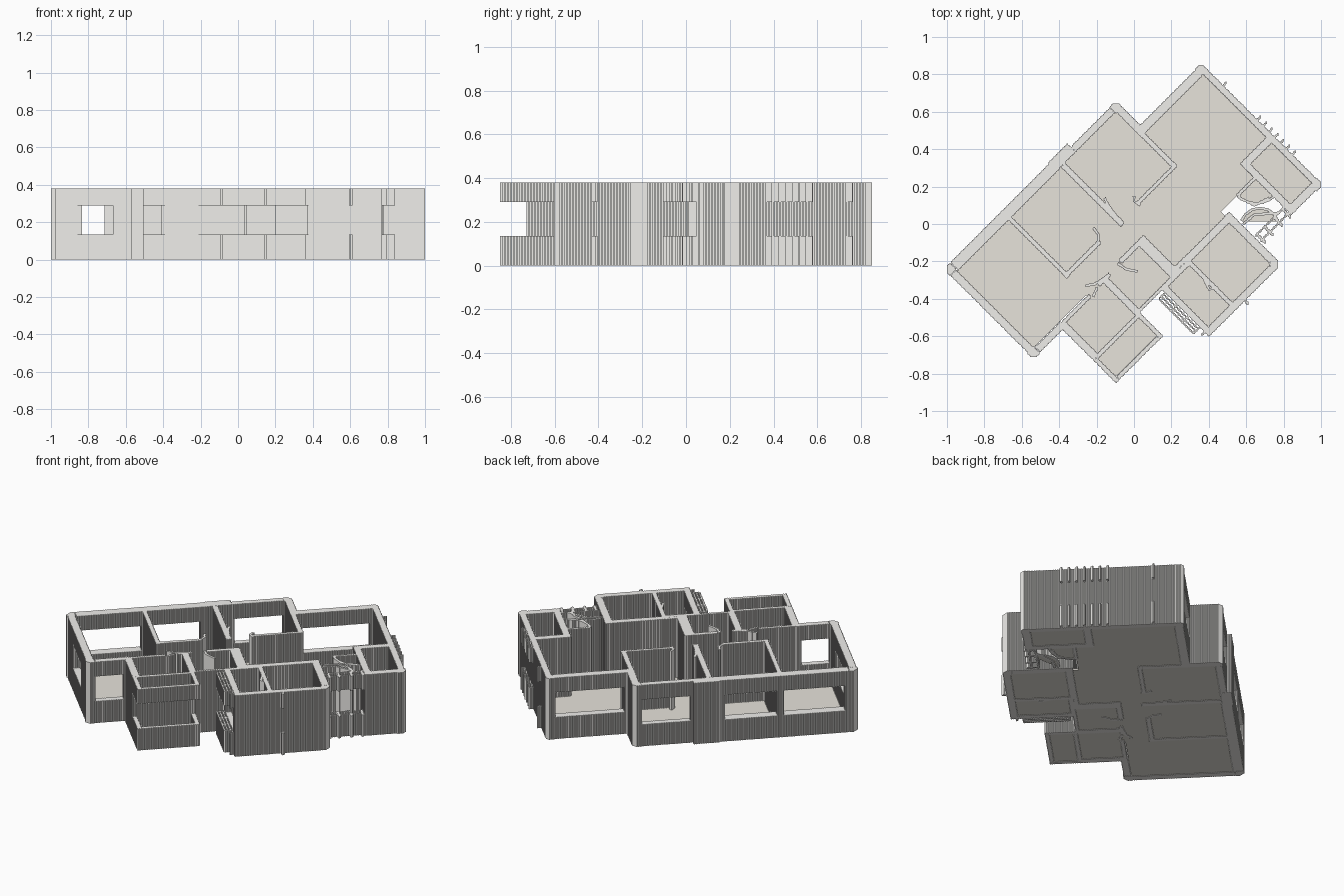
import bpy, bmesh, math
from mathutils import Vector

if "Cube" in bpy.data.objects:
    bpy.data.objects.remove(bpy.data.objects["Cube"])

H, SILL, HEAD = 0.38, 0.135, 0.29      # wall height, window sill and head
STEP = 0.007                           # slanted walls are traced in tiny square steps


def ab(a, b):
    """The plan is turned 45 degrees: a = x + y, b = y - x."""
    return ((a - b) / 2, (a + b) / 2)


def stepped(pts):
    """Replace slanted edges of an outline by fine axis-aligned stairs."""
    out = []
    for (x0, y0), (x1, y1) in zip(pts, pts[1:] + pts[:1]):
        dx, dy = x1 - x0, y1 - y0
        out.append((x0, y0))
        if min(abs(dx), abs(dy)) < 1e-4:
            continue
        n = max(1, round(max(abs(dx), abs(dy)) / STEP))
        for i in range(n):
            k, m = (i + 1, i) if dx > 0 else (i, i + 1)
            out.append((x0 + dx * k / n, y0 + dy * m / n))
            if i < n - 1:
                out.append((x0 + dx * (i + 1) / n, y0 + dy * (i + 1) / n))
    # drop repeated points and points lying on a straight run or a spike
    changed = True
    while changed and len(out) > 4:
        changed = False
        for i in range(len(out)):
            (px, py), (x, y), (qx, qy) = out[i - 1], out[i], out[(i + 1) % len(out)]
            if abs((x - px) * (qy - y) - (y - py) * (qx - x)) < 1e-9:
                del out[i]
                changed = True
                break
    return out


def prism(bm, pts, z0, z1, stairs=True):
    if stairs:
        pts = stepped(pts)
    low = [bm.verts.new((x, y, z0)) for x, y in pts]
    top = [bm.verts.new((x, y, z1)) for x, y in pts]
    n = len(pts)
    bm.faces.new(low[::-1])
    bm.faces.new(top)
    for i in range(n):
        j = (i + 1) % n
        bm.faces.new((low[i], low[j], top[j], top[i]))


def box(bm, a0, a1, b0, b1, z0=0, z1=H, stairs=True):
    prism(bm, [ab(a0, b0), ab(a1, b0), ab(a1, b1), ab(a0, b1)], z0, z1, stairs)


def split(bm, a0, a1, b0, b1):
    """Lower and upper band with an open strip between."""
    box(bm, a0, a1, b0, b1, 0, SILL)
    box(bm, a0, a1, b0, b1, HEAD, H)


def wall(bm, axis, s, e, t0, t1, windows=()):
    """Wall running along a or b from s to e, with window openings."""
    def put(f, p, q):
        if q - p > 1e-4:
            f(bm, *((p, q, t0, t1) if axis == 'a' else (t0, t1, p, q)))
    pos = s
    for w0, w1 in windows:
        put(box, pos, w0)
        put(split, w0, w1)
        pos = w1
    put(box, pos, e)


def pier(bm, a, b, sa, sb, c=0.03, s=0.07):
    """Outer corner with a chamfer; sa, sb point inwards."""
    pts = [ab(a + sa * c, b), ab(a + sa * s, b), ab(a + sa * s, b + sb * s),
           ab(a, b + sb * s), ab(a, b + sb * c)]
    prism(bm, pts, 0, H)


def ribbon(bm, pts, w=0.014):
    """Thin curved panel following plan points."""
    p = [Vector(q) for q in pts]
    left, right = [], []
    for i, q in enumerate(p):
        d = (p[min(i + 1, len(p) - 1)] - p[max(i - 1, 0)]).normalized() * w / 2
        left.append((q.x - d.y, q.y + d.x))
        right.append((q.x + d.y, q.y - d.x))
    prism(bm, left + right[::-1], 0, H)


def arc(cx, cy, r, d0, d1, n=6):
    return [(cx + r * math.cos(math.radians(d0 + (d1 - d0) * i / n)),
             cy + r * math.sin(math.radians(d0 + (d1 - d0) * i / n))) for i in range(n + 1)]


def finish(bm, name, rgb):
    bmesh.ops.recalc_face_normals(bm, faces=bm.faces)
    me = bpy.data.meshes.new(name)
    bm.to_mesh(me)
    bm.free()
    ob = bpy.data.objects.new(name, me)
    bpy.context.collection.objects.link(ob)
    m = bpy.data.materials.get(rgb[0]) or bpy.data.materials.new(rgb[0])
    m.diffuse_color = (*rgb[1], 1)
    m.use_nodes = True
    m.node_tree.nodes["Principled BSDF"].inputs["Base Color"].default_value = m.diffuse_color
    me.materials.append(m)


plaster = ("plaster", (0.87, 0.86, 0.835))
beige = ("floor_beige", (0.80, 0.77, 0.71))

# Outer walls with window openings
bm = bmesh.new()
wall(bm, 'a', -1.19, -0.10, 0.695, 0.78, [(-1.16, -0.66), (-0.61, -0.18)])   # left rooms
wall(bm, 'a', -0.14, 0.07, 0.70, 0.79)                                       # bulge
wall(bm, 'a', 0.07, 0.49, 0.70, 0.755, [(0.09, 0.49)])                       # middle room
wall(bm, 'b', 0.09, 0.70, 0.50, 0.54)
wall(bm, 'b', 0.43, 0.70, 0.50, 0.56)
wall(bm, 'a', 0.54, 1.15, 0.43, 0.50, [(0.58, 1.15)])                        # large room
wall(bm, 'b', -0.74, 0.44, 1.165, 1.215)
wall(bm, 'a', 0.92, 1.16, -0.79, -0.725)
wall(bm, 'b', -0.79, -0.24, 0.885, 0.94)
wall(bm, 'b', -0.12, 0.71, -1.26, -1.20, [(0.09, 0.47)])                     # left end
wall(bm, 'a', -1.19, -0.92, -0.18, -0.125, [(-1.19, -0.96)])
wall(bm, 'b', -0.51, -0.15, -0.95, -0.89)                                    # balcony side
wall(bm, 'b', -0.75, -0.51, -0.95, -0.915, [(-0.75, -0.51)])
wall(bm, 'a', -0.915, -0.48, -0.75, -0.717, [(-0.915, -0.48)])
wall(bm, 'b', -0.75, -0.50, -0.48, -0.446, [(-0.75, -0.54)])
wall(bm, 'b', -1.0, -0.48, -0.205, -0.155, [(-0.93, -0.56)])                 # right wing
wall(bm, 'a', -0.155, 0.50, -1.0, -0.942)
wall(bm, 'b', -0.93, -0.44, 0.51, 0.57)
wall(bm, 'a', 0.06, 0.57, -0.50, -0.442)
for args in [(-1.265, 0.78, 1, -1, 0.045), (-1.265, -0.185, 1, 1),
             (1.215, 0.505, -1, -1, 0.02), (1.22, -0.80, -1, 1, 0.02),
             (0.56, 0.76, -1, -1), (0.57, -1.0, -1, 1)]:
    pier(bm, *args)
finish(bm, "outer_walls", plaster)

# Inner partition walls
bm = bmesh.new()
for axis, s, e, t0, t1 in [
        ('b', 0.07, 0.70, -0.655, -0.62), ('a', -0.655, -0.28, 0.075, 0.11),
        ('b', 0.06, 0.70, -0.09, -0.045), ('a', 0.12, 0.54, 0.08, 0.11),
        ('a', -0.93, -0.62, -0.16, -0.13), ('a', -0.52, -0.40, -0.15, -0.12),
        ('a', -0.28, -0.02, -0.145, -0.105), ('b', -0.50, -0.13, -0.485, -0.43),
        ('b', -0.49, -0.11, -0.095, -0.012), ('a', -0.48, -0.09, -0.50, -0.475),
        ('a', -0.92, -0.45, -0.525, -0.492), ('a', -0.20, 0.09, -0.515, -0.475),
        ('b', -0.95, -0.48, 0.07, 0.105), ('a', 0.885, 1.18, -0.30, -0.24),
        ('a', 0.70, 0.89, -0.41, -0.385), ('b', -0.475, -0.44, -0.09, 0.08)]:
    wall(bm, axis, s, e, t0, t1)
finish(bm, "inner_walls", plaster)

# Door leaves and curved entry panels
bm = bmesh.new()
for pts in [arc(0.65, 0.25, 0.14, 225, 315), arc(0.67, -0.02, 0.105, 20, 160),
            [(0.58, 0.0), (0.64, 0.05), (0.78, 0.06)], [(0.56, 0.14), (0.64, 0.10), (0.72, 0.14)],
            [(-0.19, -0.09), (-0.19, -0.06), (-0.22, -0.02)],
            [(-0.16, 0.14), (-0.14, 0.10), (-0.09, 0.03)], [(0.0, 0.15), (0.0, 0.12), (0.03, 0.10)],
            [(-0.26, -0.33), (-0.21, -0.32), (-0.15, -0.28)], [(-0.22, -0.39), (-0.20, -0.34)],
            [(-0.09, -0.21), (-0.05, -0.24), (0.02, -0.255)],
            [(0.36, -0.27), (0.40, -0.35), (0.45, -0.34)]]:
    ribbon(bm, pts)
finish(bm, "door_panels", plaster)

# Fins, louvres and small spurs, open at window height
bm = bmesh.new()
for i in range(7):
    b = -0.10 - 0.062 * i
    split(bm, 1.21, 1.25, b - 0.008, b + 0.008)
for a in (-0.222, -0.246, -0.27):
    split(bm, a - 0.006, a + 0.006, -0.90, -0.53)
for b in (-0.53, -0.66, -0.78, -0.90):
    split(bm, -0.27, -0.20, b - 0.006, b + 0.006)
for b in (-0.71, -0.765):
    split(bm, 0.58, 0.89, b - 0.007, b + 0.007)
for a in (0.60, 0.68, 0.78, 0.87):
    split(bm, a - 0.01, a + 0.01, -0.80, -0.70)
split(bm, 1.21, 1.25, 0.26, 0.274)
split(bm, 0.17, 0.19, -1.035, -1.0)
split(bm, -0.24, -0.20, -0.96, -0.945)
finish(bm, "fins_and_louvres", plaster)

# Floors
bm = bmesh.new()
for r in [(-1.20, -0.64, -0.125, 0.70), (-0.64, -0.06, 0.09, 0.70), (-0.64, -0.02, -0.15, 0.09),
          (-0.06, 0.53, 0.09, 0.70), (-0.02, 0.53, -0.46, 0.09), (0.53, 0.89, -0.40, 0.44),
          (0.89, 1.17, -0.25, 0.44), (0.93, 1.17, -0.73, -0.29), (-0.90, -0.47, -0.50, -0.15),
          (-0.92, -0.47, -0.72, -0.52), (-0.44, -0.09, -0.48, -0.15), (-0.16, 0.08, -0.95, -0.51),
          (0.09, 0.52, -0.95, -0.49)]:
    box(bm, *r, 0.003, 0.012, False)
prism(bm, arc(0.65, 0.25, 0.135, 225, 315) + [(0.65, 0.25)], 0.003, 0.012, False)
prism(bm, arc(0.67, -0.02, 0.10, 20, 160), 0.003, 0.012, False)
finish(bm, "floors", beige)
